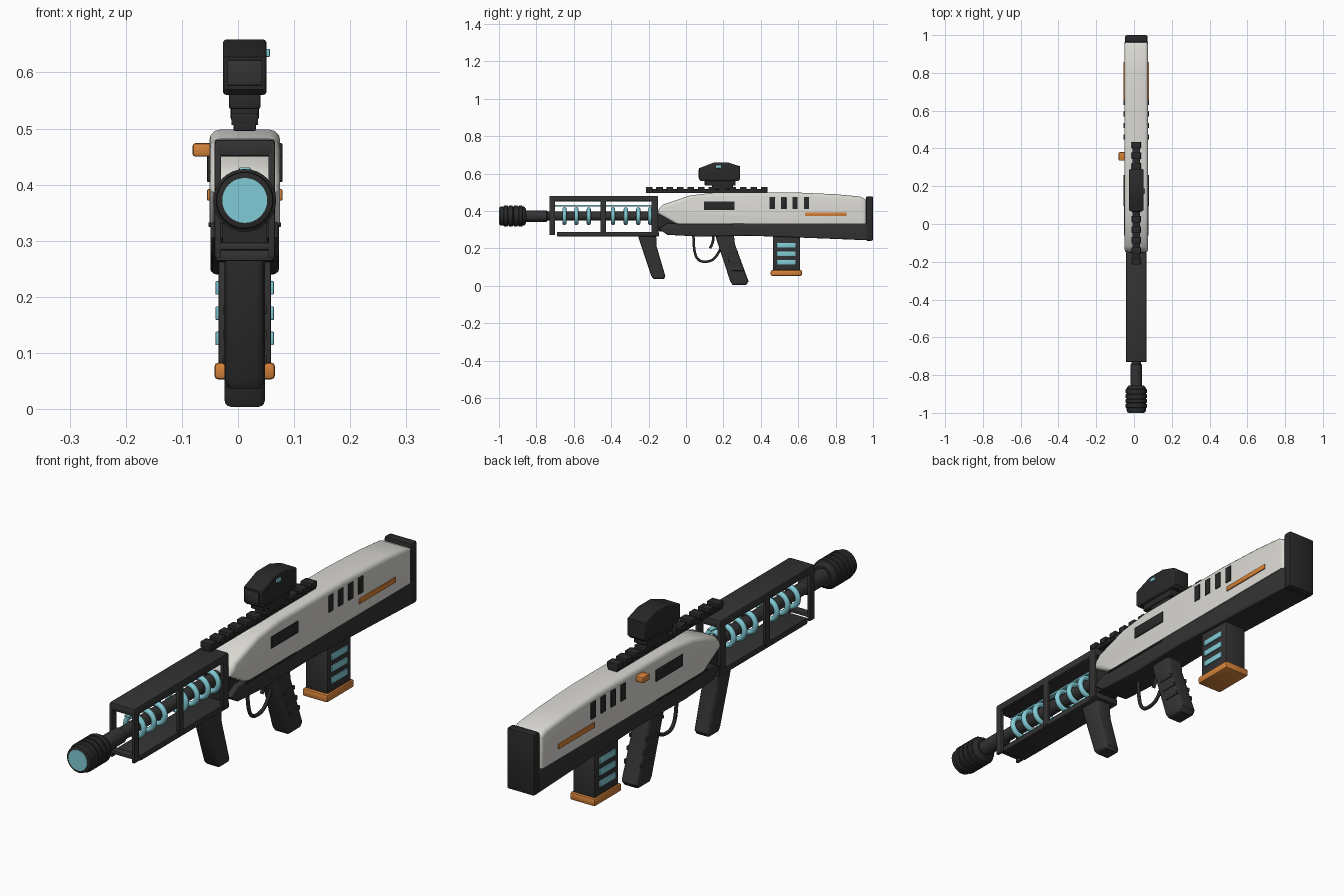
import bpy, bmesh, math
from mathutils import Matrix, Vector

if "Cube" in bpy.data.objects:
    bpy.data.objects.remove(bpy.data.objects["Cube"])

CX = 0.012      # centre line of the body
BZ = 0.372      # barrel axis height


def material(name, rgb):
    m = bpy.data.materials.new(name)
    m.diffuse_color = (*rgb, 1)
    m.use_nodes = True
    m.node_tree.nodes["Principled BSDF"].inputs["Base Color"].default_value = m.diffuse_color
    return m


WHITE = material("off_white", (0.70, 0.69, 0.65))
DARK = material("dark_grey", (0.033, 0.033, 0.034))
BLACK = material("near_black", (0.022, 0.022, 0.023))
CYAN = material("cyan", (0.22, 0.60, 0.67))
ORANGE = material("orange", (0.66, 0.22, 0.04))


def finish(bm, name, mat, smooth=True):
    bmesh.ops.recalc_face_normals(bm, faces=bm.faces)
    me = bpy.data.meshes.new(name)
    bm.to_mesh(me)
    bm.free()
    me.materials.append(mat)
    ob = bpy.data.objects.new(name, me)
    bpy.context.collection.objects.link(ob)
    if smooth:
        bpy.ops.object.select_all(action='DESELECT')
        ob.select_set(True)
        bpy.context.view_layer.objects.active = ob
        bpy.ops.object.shade_smooth_by_angle(angle=math.radians(35))
    return ob


def box(name, x, y, z, mat, bevel=0.004):
    """Box from (min, max) ranges, x measured from the centre line."""
    bm = bmesh.new()
    size = [b - a for a, b in (x, y, z)]
    mid = Vector([(a + b) / 2 for a, b in (x, y, z)]) + Vector((CX, 0, 0))
    bmesh.ops.create_cube(bm, size=1, matrix=Matrix.Translation(mid) @ Matrix.Diagonal((*size, 1)))
    if bevel:
        bmesh.ops.bevel(bm, geom=bm.edges[:], offset=bevel, segments=2, profile=0.5, affect='EDGES')
    return finish(bm, name, mat)


def prism(name, profile, half, mat, bevel=0.0, zmin=-1, segments=3):
    """Side profile (y, z) extruded across x; outline edges above zmin are rounded."""
    bm = bmesh.new()
    sides = [[bm.verts.new((CX + s * half, y, z)) for y, z in profile] for s in (-1, 1)]
    bm.faces.new(sides[0])
    bm.faces.new(sides[1])
    n = len(profile)
    for i in range(n):
        j = (i + 1) % n
        bm.faces.new((sides[0][i], sides[0][j], sides[1][j], sides[1][i]))
    bmesh.ops.recalc_face_normals(bm, faces=bm.faces)
    if bevel:
        rim = [e for e in bm.edges if abs(e.verts[0].co.x - e.verts[1].co.x) < 1e-5
               and max(v.co.z for v in e.verts) > zmin]
        bmesh.ops.bevel(bm, geom=rim, offset=bevel, segments=segments, profile=0.5, affect='EDGES')
    return finish(bm, name, mat)


def lathe(name, profile, mat, n=32):
    """Profile (y, radius) spun around the barrel axis."""
    bm = bmesh.new()
    rings = [[bm.verts.new((CX + r * math.cos(2 * math.pi * i / n), y,
                            BZ + r * math.sin(2 * math.pi * i / n))) for i in range(n)]
             for y, r in profile]
    for a, b in zip(rings, rings[1:]):
        for i in range(n):
            j = (i + 1) % n
            bm.faces.new((a[i], a[j], b[j], b[i]))
    bm.faces.new(rings[0])
    bm.faces.new(rings[-1])
    return finish(bm, name, mat)


def tube(name, points, radius, mat):
    cu = bpy.data.curves.new(name, 'CURVE')
    cu.dimensions = '3D'
    cu.bevel_depth = radius
    cu.bevel_resolution = 3
    cu.use_fill_caps = True
    sp = cu.splines.new('NURBS')
    sp.points.add(len(points) - 1)
    for p, (y, z) in zip(sp.points, points):
        p.co = (CX, y, z, 1)
    sp.use_endpoint_u = True
    sp.order_u = 3
    cu.materials.append(mat)
    ob = bpy.data.objects.new(name, cu)
    bpy.context.collection.objects.link(ob)


# Upper shell, lower receiver and butt pad
prism("upper_shell", [(-0.06, 0.333), (-0.15, 0.385), (-0.145, 0.41), (-0.12, 0.435), (0.02, 0.482),
                      (0.15, 0.498), (0.60, 0.498), (0.80, 0.489), (0.93, 0.477), (0.965, 0.46),
                      (0.965, 0.333)], 0.063, WHITE, 0.018, 0.345)
prism("lower_receiver", [(-0.10, 0.334), (-0.148, 0.306), (-0.10, 0.272), (0.07, 0.263), (0.35, 0.267),
                         (0.75, 0.252), (0.97, 0.243), (0.97, 0.334)], 0.061, DARK, 0.006)
prism("receiver_core", [(-0.16, 0.29), (-0.16, 0.39), (-0.04, 0.40), (0.0, 0.29)], 0.04, BLACK)
box("butt_pad", (-0.059, 0.059), (0.962, 1.0), (0.24, 0.478), BLACK, 0.008)

# Side details on both sides of the shell
for s, side in ((-1, "left"), (1, "right")):
    def plate(name, y, z, mat, depth=0.067, inner=0.060):
        x = sorted((s * inner, s * depth))
        box(f"{side}_{name}", x, y, z, mat, 0.0015)
    plate("port_panel", (0.095, 0.26), (0.405, 0.45), BLACK)
    for i in range(4):
        y = 0.447 + 0.061 * i
        plate(f"vent_{i + 1}", (y, y + 0.028), (0.41, 0.474), BLACK)
    plate("accent_strip", (0.635, 0.858), (0.372, 0.392), ORANGE)
    plate("seam_strip", (-0.06, 0.25), (0.325, 0.333), BLACK, 0.065)
    for i, z in enumerate((0.126, 0.171, 0.216)):
        plate(f"charge_window_{i + 1}", (0.485, 0.585), (z - 0.012, z + 0.012), CYAN, 0.052, 0.045)
    for i in range(3):
        z = 0.08 + 0.045 * i
        y = 0.275 - 0.37 * (z - 0.08)
        plate(f"grip_rib_{i + 1}", (y - 0.03, y + 0.035), (z, z + 0.016), DARK, 0.039, 0.03)
box("bolt_handle", (-0.093, -0.055), (0.335, 0.38), (0.45, 0.474), ORANGE, 0.005)

# Magazine
box("magazine", (-0.047, 0.047), (0.465, 0.61), (0.075, 0.28), DARK)
box("magazine_base", (-0.054, 0.054), (0.453, 0.62), (0.053, 0.083), ORANGE, 0.007)

# Grips, trigger and trigger guard
prism("rear_grip", [(0.155, 0.28), (0.162, 0.25), (0.237, 0.022), (0.25, 0.004), (0.32, 0.004),
                    (0.335, 0.022), (0.262, 0.22), (0.255, 0.28)], 0.036, DARK, 0.012)
prism("front_grip", [(-0.26, 0.28), (-0.252, 0.25), (-0.185, 0.05), (-0.172, 0.036), (-0.118, 0.036),
                     (-0.11, 0.05), (-0.157, 0.21), (-0.16, 0.28)], 0.034, DARK, 0.012)
tube("trigger_guard", [(0.04, 0.27), (0.04, 0.20), (0.06, 0.135), (0.11, 0.125), (0.16, 0.145),
                       (0.185, 0.20)], 0.007, BLACK)
tube("trigger", [(0.145, 0.27), (0.15, 0.235), (0.128, 0.20)], 0.007, BLACK)

# Open handguard frame
box("handguard_top", (-0.054, 0.054), (-0.73, -0.15), (0.45, 0.481), DARK, 0.006)
box("handguard_bottom", (-0.052, 0.052), (-0.69, -0.145), (0.264, 0.288), DARK)
box("handguard_front_bar", (-0.054, 0.054), (-0.73, -0.70), (0.283, 0.297), DARK)
for s, side in ((-1, "left"), (1, "right")):
    for label, y0, y1 in (("front", -0.73, -0.70), ("middle", -0.457, -0.427), ("rear", -0.185, -0.15)):
        box(f"{side}_{label}_post", sorted((s * 0.042, s * 0.054)), (y0, y1), (0.27, 0.475), DARK, 0.002)

# Barrel, coils and muzzle
lathe("barrel", [(-0.87, 0.03), (-0.745, 0.03), (-0.74, 0.024), (-0.13, 0.024)], DARK)
for i, y in enumerate((-0.65, -0.586, -0.52, -0.39, -0.322, -0.255, -0.192)):
    ring = [(y + 0.011 * math.cos(t), 0.038 + 0.010 * math.sin(t))
            for t in (2 * math.pi * k / 12 for k in range(13))]
    lathe(f"coil_{i + 1}", ring, CYAN)
    # open the ring by dropping the two end caps
    me = bpy.data.objects[f"coil_{i + 1}"].data
    bm = bmesh.new()
    bm.from_mesh(me)
    bmesh.ops.delete(bm, geom=[f for f in bm.faces if len(f.verts) > 4], context='FACES')
    bmesh.ops.remove_doubles(bm, verts=bm.verts, dist=1e-5)
    bmesh.ops.recalc_face_normals(bm, faces=bm.faces)
    bm.to_mesh(me)
    bm.free()
box("energy_rod", (-0.01, 0.01), (-0.70, -0.16), (0.423, 0.431), CYAN, 0.002)
muzzle = [(-0.998, 0.044), (-0.995, 0.050), (-0.975, 0.051)]
for i in range(4):
    y = -0.972 + 0.026 * i
    muzzle += [(y, 0.056), (y + 0.018, 0.056), (y + 0.020, 0.051), (y + 0.025, 0.051)]
muzzle += [(-0.862, 0.048), (-0.855, 0.038)]
lathe("muzzle", muzzle, BLACK)
lathe("muzzle_lens", [(-1.0, 0.040), (-0.99, 0.040)], CYAN)

# Toothed top rail
box("rail_base", (-0.02, 0.02), (-0.215, 0.435), (0.496, 0.516), BLACK, 0.002)
for i in range(12):
    y = -0.215 + 0.0559 * i
    box(f"rail_tooth_{i + 1}", (-0.024, 0.024), (y, y + 0.035), (0.506, 0.528), BLACK, 0.002)

# Sight
box("sight_clamp", (-0.025, 0.025), (0.14, 0.25), (0.515, 0.545), BLACK)
box("sight_mount", (-0.028, 0.028), (0.10, 0.265), (0.535, 0.565), BLACK)
prism("sight_body", [(0.07, 0.57), (0.08, 0.56), (0.28, 0.56), (0.29, 0.57), (0.29, 0.638),
                     (0.225, 0.659), (0.15, 0.659), (0.07, 0.628)], 0.039, BLACK, 0.007)
box("sight_window", (-0.031, 0.031), (0.066, 0.075), (0.577, 0.622), DARK, 0.001)
box("sight_button", (0.036, 0.045), (0.16, 0.188), (0.628, 0.642), CYAN, 0.0015)
